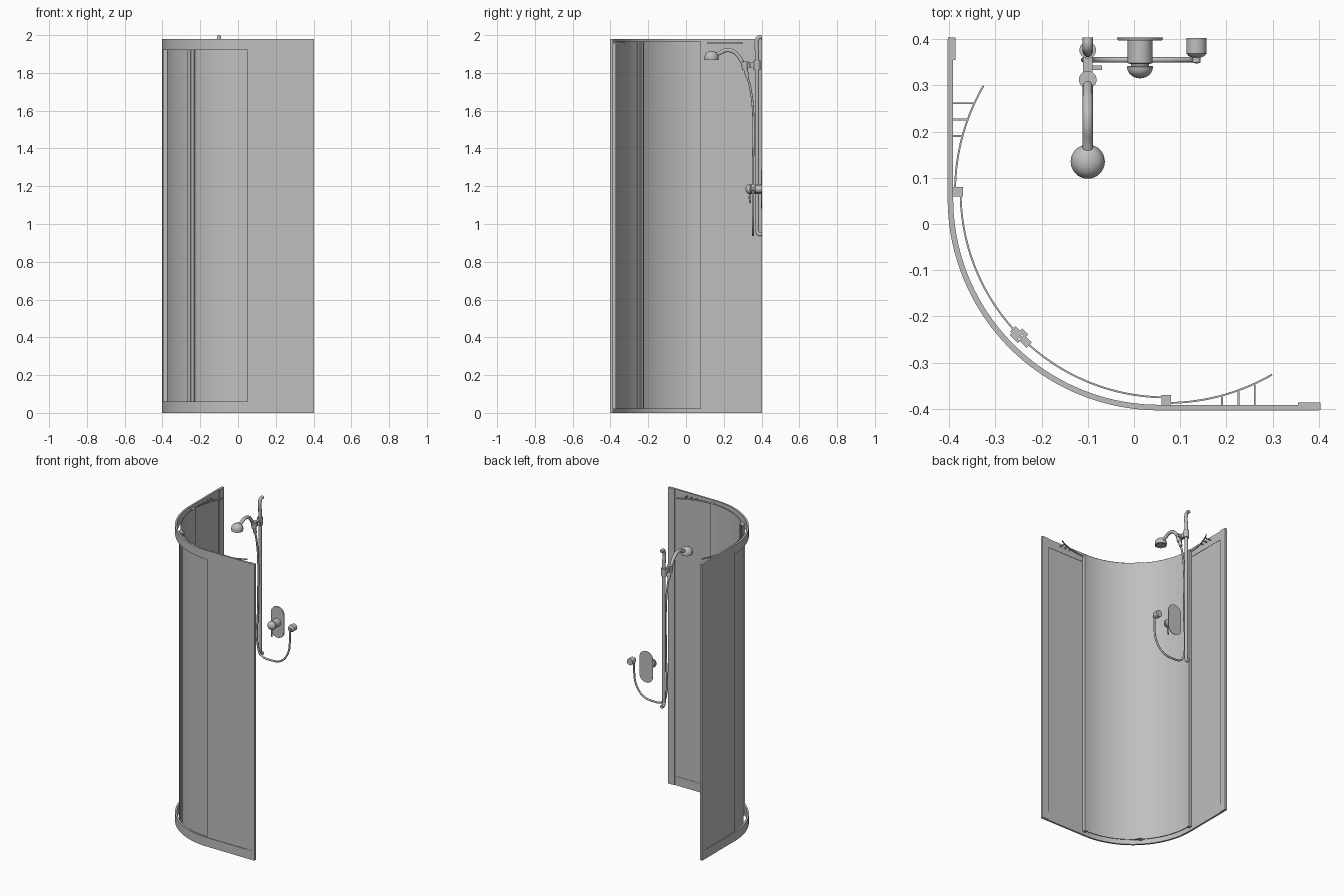
import bpy, bmesh
from math import sin, cos, pi, radians, atan2
from mathutils import Matrix, Vector

old = bpy.data.objects.get("Cube")
if old:
    bpy.data.objects.remove(old, do_unlink=True)

grey = bpy.data.materials.new("plain_grey")
grey.use_nodes = True
COLOUR = (0.52, 0.52, 0.52, 1)
grey.diffuse_color = COLOUR
grey.node_tree.nodes["Principled BSDF"].inputs["Base Color"].default_value = COLOUR


def finish(name, bm):
    bmesh.ops.recalc_face_normals(bm, faces=bm.faces)
    me = bpy.data.meshes.new(name)
    bm.to_mesh(me)
    bm.free()
    me.materials.append(grey)
    me.shade_smooth()
    me.set_sharp_from_angle(angle=radians(35))
    ob = bpy.data.objects.new(name, me)
    bpy.context.collection.objects.link(ob)
    return ob


def strip(name, outer, inner, z0, z1):
    """Upright band between two matching plan paths."""
    bm = bmesh.new()
    rings = [[bm.verts.new((*p, z)) for p, z in ((o, z0), (i, z0), (i, z1), (o, z1))]
             for o, i in zip(outer, inner)]
    for a, b in zip(rings, rings[1:]):
        for k in range(4):
            n = (k + 1) % 4
            bm.faces.new((a[k], a[n], b[n], b[k]))
    bm.faces.new(rings[0])
    bm.faces.new(rings[-1][::-1])
    return finish(name, bm)


def box(name, x0, x1, y0, y1, z0, z1):
    return strip(name, [(x0, y0), (x1, y0)], [(x0, y1), (x1, y1)], z0, z1)


def arc(c, r, a0, a1, n=32):
    return [(c + r * cos(radians(a0 + (a1 - a0) * i / n)),
             c + r * sin(radians(a0 + (a1 - a0) * i / n))) for i in range(n + 1)]


def curved(name, c, r0, r1, a0, a1, z0, z1):
    return strip(name, arc(c, r0, a0, a1), arc(c, r1, a0, a1), z0, z1)


def lathe(name, profile, loc, to_front=False, steps=32):
    """Turned part; profile is (radius, height)."""
    bm = bmesh.new()
    vs = [bm.verts.new((r, 0, h)) for r, h in profile]
    es = [bm.edges.new(e) for e in zip(vs, vs[1:])]
    bmesh.ops.spin(bm, geom=vs + es, axis=(0, 0, 1), cent=(0, 0, 0),
                   angle=2 * pi, steps=steps, use_duplicate=False)
    bmesh.ops.remove_doubles(bm, verts=bm.verts, dist=1e-5)
    turn = Matrix.Rotation(pi / 2, 4, 'X') if to_front else Matrix()
    bm.transform(Matrix.Translation(loc) @ turn)
    return finish(name, bm)


def tube(name, points, radius):
    cu = bpy.data.curves.new(name, 'CURVE')
    cu.dimensions = '3D'
    cu.bevel_depth = radius
    cu.bevel_resolution = 3
    cu.resolution_u = 8
    cu.use_fill_caps = True
    sp = cu.splines.new('BEZIER')
    sp.bezier_points.add(len(points) - 1)
    for bp, p in zip(sp.bezier_points, points):
        bp.co = p
        bp.handle_left_type = bp.handle_right_type = 'AUTO'
    cu.materials.append(grey)
    ob = bpy.data.objects.new(name, cu)
    bpy.context.collection.objects.link(ob)
    return ob


# Curved top and bottom rails with straight ends
RC, DC = 0.055, 0.07          # centres of the rail and door curves
OUT, INN = -0.403, -0.391


def rail_path(edge):
    return [(edge, 0.4)] + arc(RC, RC - edge, 180, 270, 48) + [(0.4, edge)]


for name, z0, z1 in (("bottom_rail", 0, 0.06), ("top_rail", 1.92, 1.98)):
    strip(name, rail_path(OUT), rail_path(INN), z0, z1)


# Parts repeated on the front and the left wall, mirrored across the diagonal
def sided(name, x0, x1, y0, y1, z0, z1):
    box("front_" + name, x0, x1, y0, y1, z0, z1)
    box("side_" + name, y0, y1, x0, x1, z0, z1)


sided("wall_post", 0.355, 0.403, -0.402, -0.386, 0, 1.98)
sided("fixed_panel", 0.05, 0.36, -0.399, -0.393, 0.055, 1.925)
sided("door_jamb", 0.06, 0.08, -0.392, -0.37, 0.02, 1.965)
for i, x in enumerate((0.19, 0.226, 0.261)):
    sided("track_strut_%d" % (i + 1), x - 0.002, x + 0.002, -0.393,
          DC - (0.457 ** 2 - (x - DC) ** 2) ** 0.5, 1.954, 1.961)

# Overhanging ends of the door track
curved("front_track", DC, 0.455, 0.459, 271, 300, 1.953, 1.962)
curved("side_track", DC, 0.455, 0.459, 179, 150, 1.953, 1.962)

# Curved sliding doors with meeting stiles and a pull handle
for side, a0, a1, s in (("side", 180, 225, -1), ("front", 225, 270, 1)):
    curved(side + "_door", DC, 0.443, 0.447, a0, a1, 0.02, 1.965)
    a = 225 + s * 1.7
    curved(side + "_meeting_stile", DC, 0.437, 0.453, a - 1.5, a + 1.5, 0.02, 1.965)
curved("outer_seal", DC, 0.453, 0.459, 222.5, 225.5, 0.02, 1.965)
curved("inner_seal", DC, 0.43, 0.437, 223.5, 226, 0.02, 1.965)

# Riser rail bent back to the wall at both ends
X = -0.1
tube("riser_rail", [(X, 0.403, 1.988), (X, 0.385, 1.988), (X, 0.376, 1.975), (X, 0.376, 1.9),
                    (X, 0.376, 1.0), (X, 0.376, 0.965), (X, 0.385, 0.947), (X, 0.403, 0.947)], 0.011)

# Sliding bracket that holds the hand shower
lathe("slider_collar", [(0, -0.025), (0.018, -0.025), (0.018, 0.025), (0, 0.025)], (X, 0.376, 1.84))
lathe("shower_holder", [(0, -0.022), (0.016, -0.022), (0.019, 0.022), (0, 0.022)], (X, 0.312, 1.838))
box("slider_arm", X - 0.01, X + 0.01, 0.31, 0.376, 1.825, 1.855)
box("slider_knob", X + 0.01, X + 0.031, 0.333, 0.343, 1.83, 1.85)

# Hand shower: dome head and curved handle
lathe("shower_head", [(0, -0.015), (0.028, -0.015), (0.03, -0.021), (0.036, -0.019), (0.037, -0.004),
                      (0.034, 0.01), (0.025, 0.021), (0.013, 0.026), (0, 0.028)], (X, 0.135, 1.888))
tube("shower_handle", [(X, 0.15, 1.895), (X, 0.175, 1.904), (X, 0.215, 1.92), (X, 0.255, 1.91),
                       (X, 0.287, 1.875), (X, 0.312, 1.825), (X, 0.325, 1.78)], 0.011)

# Hose hanging down the rail and looping up to the outlet
Y = 0.355
tube("shower_hose", [(X, 0.324, 1.785), (X, 0.342, 1.71), (X, Y, 1.6), (X, Y, 1.3), (X, Y, 1.0),
                     (X + 0.02, Y, 0.958), (0, Y, 0.942), (0.07, Y, 0.958),
                     (0.12, Y, 1.02), (0.135, Y, 1.1), (0.135, Y, 1.18)], 0.006)

# Wall outlet for the hose
lathe("hose_outlet", [(0, -0.002), (0.022, -0.002), (0.022, 0.031), (0.017, 0.037),
                      (0.009, 0.04), (0.009, 0.051), (0, 0.053)], (0.135, 0.4, 1.185), True)

# Stadium-shaped wall plate: a disc pulled apart in height
V = Vector((0.013, 0.4, 1.185))
bm = bmesh.new()
bmesh.ops.create_cone(bm, cap_ends=True, segments=32, radius1=0.05, radius2=0.048, depth=0.006,
                      matrix=Matrix.Rotation(pi / 2, 4, 'X') @ Matrix.Rotation(pi / 32, 4, 'Z'))
for v in bm.verts:
    v.co.z += 0.055 if v.co.z > 0 else -0.055
bm.transform(Matrix.Translation(V))
finish("valve_plate", bm)

# Valve body, round knob and hanging lever
lathe("valve_body", [(0, 0), (0.027, 0), (0.027, 0.052), (0.019, 0.054), (0.019, 0.062), (0, 0.062)], V, True)
dome = [(0.028 * cos(i * pi / 16), 0.06 + 0.025 * sin(i * pi / 16)) for i in range(8)]
lathe("valve_knob", [(0, 0.058), (0.026, 0.058)] + dome + [(0, 0.085)], V, True)
tube("valve_lever", [V + Vector(p) for p in ((0, -0.055, -0.015), (0, -0.063, -0.035), (0, -0.06, -0.075))], 0.005)
